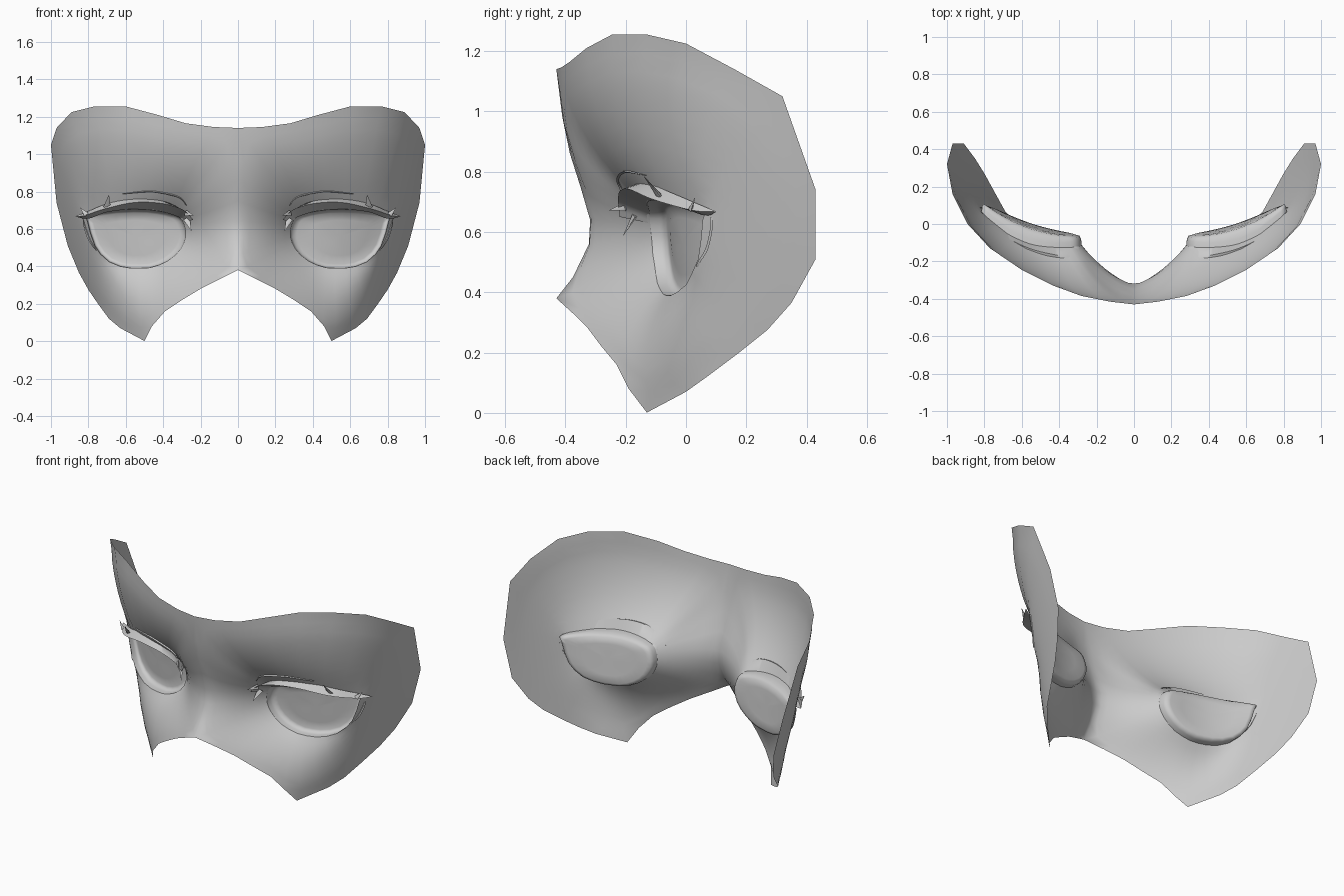
import bpy, bmesh
from mathutils import Vector
from mathutils.bvhtree import BVHTree

if "Cube" in bpy.data.objects:
    bpy.data.objects.remove(bpy.data.objects["Cube"])

# Matching points on the right half: outer border (incl. centre line) and eye rim
BORDER = [(0,-.43,1.14),(.13,-.415,1.145),(.28,-.385,1.165),(.43,-.33,1.21),(.6,-.245,1.255),
          (.77,-.13,1.255),(.89,0,1.225),(.97,.16,1.14),(1,.32,1.05),(.97,.43,.74),(.91,.43,.51),
          (.85,.35,.365),(.8,.27,.275),(.745,.17,.195),(.69,.07,.12),(.63,0,.07),(.5,-.13,.001),
          (.46,-.19,.08),(.39,-.23,.16),(.3,-.28,.22),(.2,-.325,.28),(.1,-.375,.33),(0,-.43,.38),
          (0,-.375,.45),(0,-.322,.56),(0,-.318,.64),(0,-.35,.75),(0,-.385,.86),(0,-.41,.98)]
RIM = [(.34,-.125,.675),(.37,-.13,.685),(.42,-.13,.695),(.48,-.125,.703),(.56,-.11,.705),
       (.66,-.065,.7),(.73,-.01,.69),(.785,.035,.68),(.815,.065,.67),(.805,.055,.64),(.79,.05,.58),
       (.765,.04,.51),(.735,.02,.465),(.69,0,.425),(.63,-.03,.4),(.57,-.05,.39),(.52,-.065,.39),
       (.47,-.075,.393),(.42,-.085,.408),(.375,-.095,.43),(.335,-.1,.46),(.305,-.105,.495),(.29,-.11,.525),
       (.28,-.112,.555),(.28,-.115,.59),(.287,-.118,.62),(.297,-.12,.645),(.31,-.122,.66),(.325,-.124,.67)]
# Forward bulge of the surface between rim and border
BULGE = [.065,.06,.05,.05,.05,.04,.045,.035,.03,.03,.03,.03,.03,.04,.05,.05,.04,
         .03,.02,.02,.01,.01,.01,.02,.03,.035,.04,.055,.065]
BORDER = [Vector(p) for p in BORDER]
RIM = [Vector(p) for p in RIM]


def make(name, verts, faces, angle=None):
    """Mesh object for the right half, mirrored to the left."""
    me = bpy.data.meshes.new(name)
    me.from_pydata([tuple(v) for v in verts], [], faces)
    bm = bmesh.new()
    bm.from_mesh(me)
    bmesh.ops.recalc_face_normals(bm, faces=bm.faces)
    if angle is None and sum(f.normal.y * f.calc_area() for f in bm.faces) > 0:
        bmesh.ops.reverse_faces(bm, faces=bm.faces)
    bm.to_mesh(me)
    bm.free()
    ob = bpy.data.objects.new(name, me)
    bpy.context.collection.objects.link(ob)
    m = ob.modifiers.new("mirror", 'MIRROR')
    m.use_clip = True
    m.merge_threshold = .0005
    if angle is None:
        me.shade_smooth()
    else:
        bpy.context.view_layer.objects.active = ob
        ob.select_set(True)
        bpy.ops.object.shade_smooth_by_angle(angle=angle)
        ob.select_set(False)
    return ob


def loft(rings, closed=True):
    """Quads between consecutive rings."""
    n = len(rings[0])
    verts = [p for r in rings for p in r]
    faces = []
    for i in range(len(rings) - 1):
        for j in range(n if closed else n - 1):
            k = (j + 1) % n
            faces.append((i*n + j, i*n + k, (i+1)*n + k, (i+1)*n + j))
    return verts, faces


def spline(pts, steps):
    """Catmull-Rom through the points."""
    pts = [Vector(p) for p in pts]
    out = []
    for i in range(len(pts) - 1):
        a, b, c, d = pts[max(i-1, 0)], pts[i], pts[i+1], pts[min(i+2, len(pts)-1)]
        for s in range(steps):
            t = s / steps
            out.append(.5*(2*b + (c-a)*t + (2*a-5*b+4*c-d)*t*t + (3*b-a-3*c+d)*t**3))
    return out + [pts[-1]]


# Face shell: rings blended from the eye rim to the border, evened without shrinking
N, n = 9, len(RIM)
rings = []
for i in range(N + 1):
    t = i / N
    rings.append([r.lerp(b, t) + Vector((0, -4*t*(1-t)*g, 0)) for r, b, g in zip(RIM, BORDER, BULGE)])
for w in (.5, -.52) * 6:
    old = [[p.copy() for p in r] for r in rings]
    for i in range(1, N):
        for j in range(n):
            avg = (old[i-1][j] + old[i+1][j] + old[i][j-1]*2 + old[i][(j+1) % n]*2) / 6
            rings[i][j] = old[i][j].lerp(avg, w)
fv, ff = loft(rings)
make("face_shell", fv, ff)
tree = BVHTree.FromPolygons(fv, ff)

# Recessed eye plate with its socket wall; the plate follows one smooth curve
mid = Vector((.55, 0, .56))
def plate_y(p):
    return -.115 + .62*(p.x - .28)**2 - (p.z - .56)*.1
def eye_ring(scale, back, blend):
    out = []
    for p in RIM:
        q = mid + (p - mid)*scale
        q.y = p.y + (plate_y(q) - p.y)*blend + back
        out.append(q)
    return out
ev, ef = loft([eye_ring(1, 0, 0), eye_ring(.99, .03, 0), eye_ring(.955, .05, .4), eye_ring(.87, .058, .9),
               eye_ring(.6, .058, 1), eye_ring(.3, .058, 1)])
ev.append(Vector((mid.x, plate_y(mid) + .058, mid.z)))
ef += [(5*n + j, 5*n + (j+1) % n, len(ev) - 1) for j in range(n)]
make("eye_plate", ev, ef)

# Upper lash: wedge lofted along the lid
low = spline([(.285,-.125,.63),(.31,-.12,.66),(.42,-.125,.695),(.56,-.105,.705),(.7,-.035,.69),(.8,.06,.655),(.87,.1,.667)], 5)
tip = spline([(.24,-.22,.65),(.29,-.225,.7),(.4,-.22,.735),(.55,-.19,.742),(.71,-.11,.708),(.82,.02,.672),(.87,.1,.667)], 5)
top = spline([(.265,-.18,.66),(.31,-.18,.71),(.42,-.165,.757),(.56,-.13,.762),(.7,-.06,.735),(.8,.035,.695),(.87,.1,.668)], 5)
lv, lf = loft([[a, b, c] for a, b, c in zip(low, tip, top)])
make("upper_lash", lv, lf + [(0, 1, 2)], 1.2)

# Lash spikes: small flat pyramids
SPIKES = [((.275,-.17,.655), (.248,-.21,.585), .018), ((.28,-.2,.685), (.235,-.255,.672), .016),
          ((.70,-.085,.715), (.69,-.14,.785), .02), ((.81,.015,.675), (.845,.03,.715), .014)]
sv, sf = [], []
for base, end, r in SPIKES:
    base, end = Vector(base), Vector(end)
    d = (end - base).normalized()
    u = d.cross(Vector((0, 1, 0))).normalized()
    w = d.cross(u)
    o = len(sv)
    sv += [base + u*r, base + w*r*.5, base - u*r, base - w*r*.5, end]
    sf += [(o + j, o + (j+1) % 4, o + 4) for j in range(4)] + [(o, o+1, o+2, o+3)]
make("lash_spikes", sv, sf, 1.2)


def skin_line(name, xz, r):
    """Thin tapered ridge laid on the face surface."""
    pts = spline([(x, 0, z) for x, z in xz], 6)
    out = []
    for i, p in enumerate(pts):
        hit = tree.ray_cast(Vector((p.x, -2, p.z)), Vector((0, 1, 0)))[0]
        p = hit if hit else Vector((p.x, plate_y(p), p.z))
        p.y -= .004
        t = i / (len(pts) - 1)
        k = r * (.15 + 3.4*t*(1-t))
        d = (pts[min(i+1, len(pts)-1)] - pts[max(i-1, 0)]).normalized()
        side = Vector((-d.z, 0, d.x)) * k
        out.append([p - side, p + Vector((0, -.008, 0)), p + side])
    v, f = loft(out, closed=False)
    make(name, v, f, 1.2)


# Eyelid crease and lower outer lash
skin_line("eyelid_crease", [(.275,.725),(.31,.765),(.38,.787),(.48,.8),(.62,.787)], .005)
skin_line("lower_lash", [(.828,.65),(.815,.6),(.792,.54),(.758,.485)], .008)
